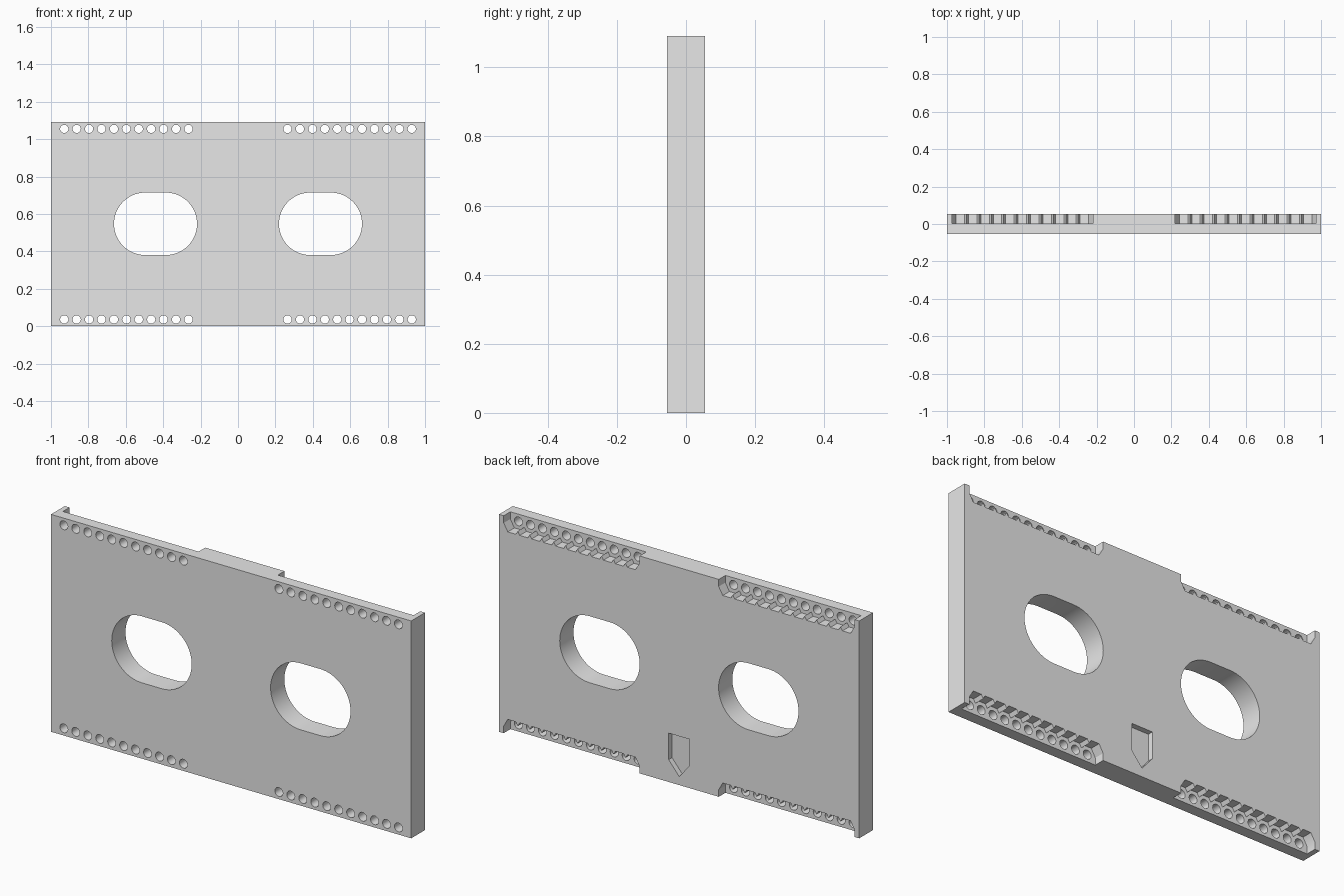
import bpy, bmesh
from math import cos, sin, pi

W, T, H = 1.0, 0.0545, 1.091      # half width, half thickness, height
PITCH, FIRST, COUNT = 0.0664, 0.265, 11
HOLE_Z, HEX_R = 0.036, 0.045

if "Cube" in bpy.data.objects:
    bpy.data.objects.remove(bpy.data.objects["Cube"], do_unlink=True)

grey = bpy.data.materials.new("light_grey")
grey.use_nodes = True
grey.diffuse_color = (0.8, 0.8, 0.8, 1)
grey.node_tree.nodes["Principled BSDF"].inputs["Base Color"].default_value = (0.8, 0.8, 0.8, 1)


def prisms(name, outlines, y0, y1):
    """One object made of x-z outlines extruded from y0 to y1."""
    bm = bmesh.new()
    for pts in outlines:
        face = bm.faces.new([bm.verts.new((x, y0, z)) for x, z in pts])
        ext = bmesh.ops.extrude_face_region(bm, geom=[face])["geom"]
        bmesh.ops.translate(bm, vec=(0, y1 - y0, 0),
                            verts=[v for v in ext if isinstance(v, bmesh.types.BMVert)])
    bmesh.ops.recalc_face_normals(bm, faces=bm.faces)
    mesh = bpy.data.meshes.new(name)
    bm.to_mesh(mesh)
    bm.free()
    mesh.materials.append(grey)
    obj = bpy.data.objects.new(name, mesh)
    bpy.context.collection.objects.link(obj)
    return obj


def stadium(cx, cz, r, flat=0.0, n=32):
    """Circle, or a slot when flat (half length of the straight part) is given."""
    pts = []
    for side in (1, -1):
        for i in range(n // 2 + (1 if flat else 0)):
            a = -side * pi / 2 + pi * i / (n // 2)
            if side < 0:
                a = pi / 2 + pi * i / (n // 2)
            pts.append((cx + side * flat + r * cos(a), cz + r * sin(a)))
    return pts


def nut_row():
    """Row of overlapping hexagonal nut pockets, open at the lower edge."""
    last = FIRST + PITCH * (COUNT - 1)
    rise = HEX_R * sin(pi / 3)
    notch = rise * (HEX_R - PITCH / 2) / (HEX_R / 2)
    pts = [(FIRST - HEX_R, -0.05), (FIRST - HEX_R, HOLE_Z)]
    for i in range(COUNT):
        x = FIRST + PITCH * i
        pts += [(x - HEX_R / 2, HOLE_Z + rise), (x + HEX_R / 2, HOLE_Z + rise)]
        if i < COUNT - 1:
            pts.append((x + PITCH / 2, HOLE_Z + notch))
    return pts + [(last + HEX_R, HOLE_Z), (last + HEX_R, -0.05)]


def four_way(outline):
    """Repeat an outline left/right and bottom/top."""
    return [[(sx * x, H - z if top else z) for x, z in outline]
            for sx in (1, -1) for top in (False, True)]


# Main panel
panel = prisms("panel", [[(-W, 0), (W, 0), (W, H), (-W, H)]], -T, T)

# Cutters: nut pockets, arrow mark, bolt holes with the two large slots
pockets = prisms("nut_pocket_cutter", four_way(nut_row()), 0.002, T + 0.05)
arrow = prisms("arrow_mark_cutter",
               [[(0, 0.043), (0.058, 0.112), (0.058, 0.245),
                 (-0.058, 0.245), (-0.058, 0.112)]], T - 0.027, T + 0.05)
holes = []
for i in range(COUNT):
    holes += four_way(stadium(FIRST + PITCH * i, HOLE_Z, 0.022))
holes += [stadium(s * 0.441, H / 2 + 0.002, 0.167, 0.055, 64) for s in (1, -1)]
through = prisms("through_hole_cutter", holes, -T - 0.05, T + 0.05)

bpy.context.view_layer.objects.active = panel
for cutter in (pockets, arrow, through):
    cutter.hide_render = True
    mod = panel.modifiers.new(cutter.name, "BOOLEAN")
    mod.operation, mod.solver, mod.object = "DIFFERENCE", "EXACT", cutter
    bpy.ops.object.modifier_apply(modifier=mod.name)
    bpy.data.objects.remove(cutter, do_unlink=True)

# Smooth round walls, crisp edges
panel.select_set(True)
bpy.ops.object.shade_smooth_by_angle(angle=pi / 6)
